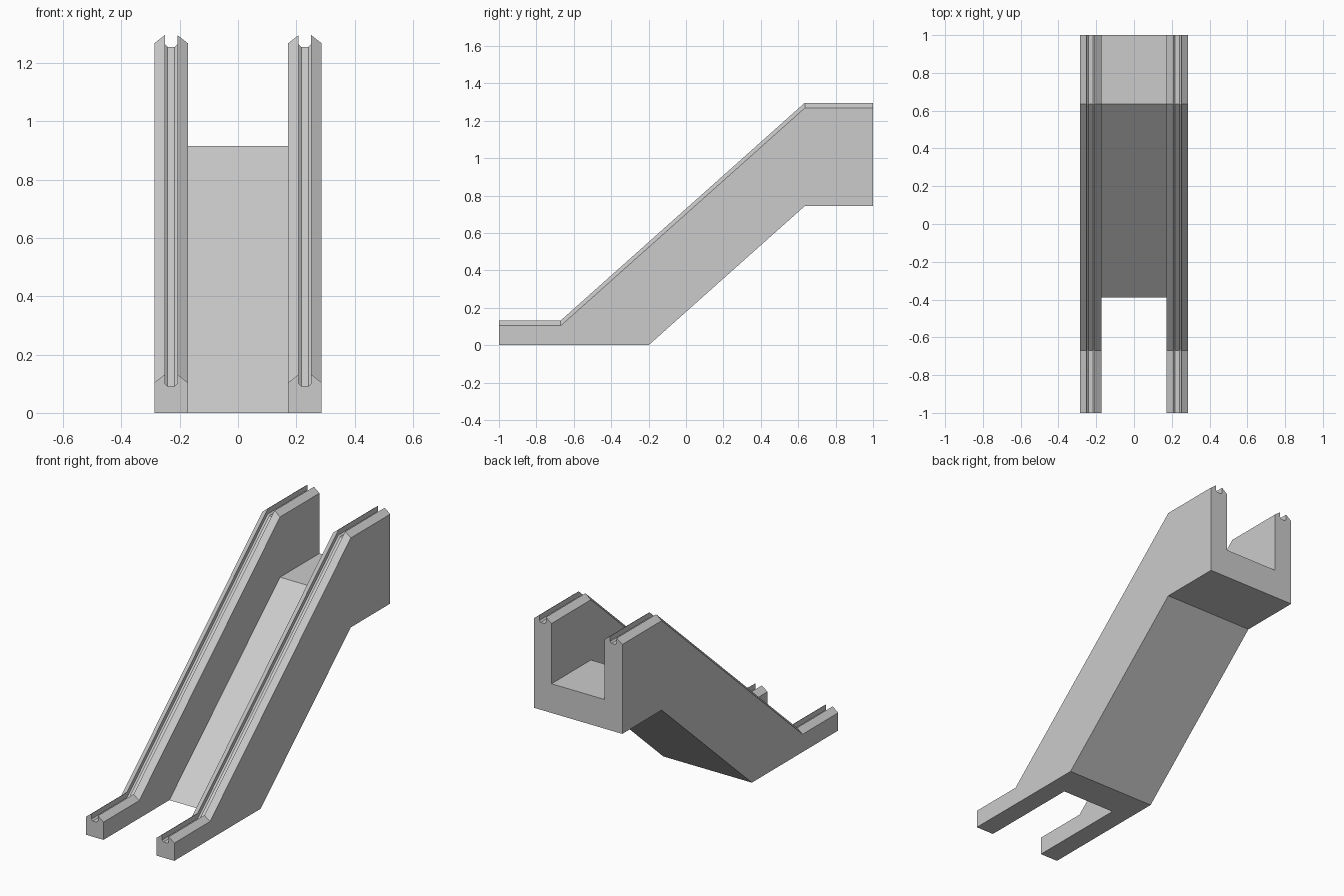
import bpy, bmesh

if "Cube" in bpy.data.objects:
    bpy.data.objects.remove(bpy.data.objects["Cube"])

Y_LOW, Y_HIGH, RISE = -0.67, 0.635, 1.164
Y_FLOOR = -0.39                      # where the sloping floor meets the ground
IN, OUT = 0.172, 0.287               # balustrade faces

# Handrail cross-section, inner to outer, with its central groove
RAIL = [(IN, .104), (.208, .132), (.208, .101), (.217, .092), (.242, .092),
        (.251, .101), (.251, .132), (OUT, .104)]


def ramp(y, y0, z0, y1, z1):
    t = min(max((y - y0) / (y1 - y0), 0), 1)
    return z0 + t * (z1 - z0)


def section(y):
    """Closed U-shaped ring at one station along the length."""
    lift = ramp(y, Y_LOW, 0, Y_HIGH, RISE)
    floor = ramp(y, Y_FLOOR, 0, Y_HIGH, .915)
    base = ramp(y, -.2, 0, Y_HIGH, .744)
    half = [(IN, floor)] + [(x, z + lift) for x, z in RAIL] + [(OUT, base), (IN, base)]
    return [(x, y, z) for x, z in half] + [(-x, y, z) for x, z in reversed(half)]


bm = bmesh.new()
stations = [-1, Y_LOW, Y_FLOOR, -.2, Y_HIGH, 1]
rings = [[bm.verts.new(p) for p in section(y)] for y in stations]
n = len(rings[0])
h = n // 2

# Loft walls, handrails, floor and underside
for y, a, b in zip(stations, rings, rings[1:]):
    for i in range(n):
        j = (i + 1) % n
        spans_gap = i in (h - 1, n - 1)       # floor and underside between walls
        wall_foot = i in (h - 2, h)
        if spans_gap and y < Y_FLOOR:
            continue
        bm.faces.new((a[i], a[j], b[j], b[i]))

# End caps: two separate feet in front, one U at the back
bm.faces.new(rings[0][:h - 1])
bm.faces.new(rings[0][h + 1:])
bm.faces.new(rings[-1])

# Weld the zero-thickness floor edge and merge coplanar faces
bmesh.ops.remove_doubles(bm, verts=bm.verts, dist=1e-5)
bmesh.ops.recalc_face_normals(bm, faces=bm.faces)
bmesh.ops.dissolve_limit(bm, angle_limit=.01, verts=bm.verts, edges=bm.edges)

mesh = bpy.data.meshes.new("escalator_body")
bm.to_mesh(mesh)
bm.free()
bpy.context.collection.objects.link(bpy.data.objects.new("escalator_body", mesh))
